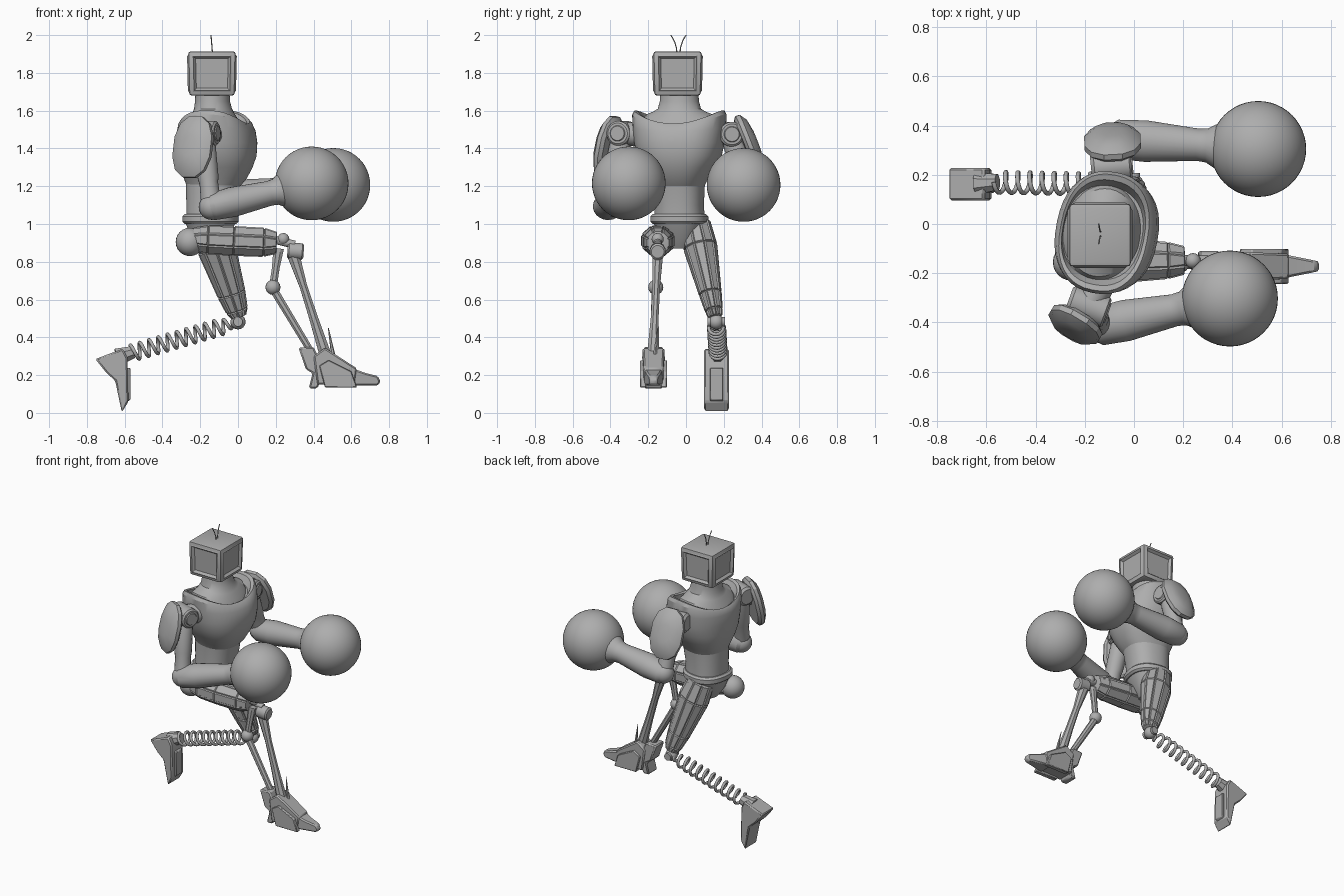
import bpy, bmesh, math
from mathutils import Vector, Matrix

cube = bpy.data.objects.get("Cube")
if cube:
    bpy.data.objects.remove(cube, do_unlink=True)

grey = bpy.data.materials.new("plain grey")
grey.use_nodes = True
COLOR = (0.42, 0.42, 0.42, 1)
grey.diffuse_color = COLOR
grey.node_tree.nodes["Principled BSDF"].inputs["Base Color"].default_value = COLOR


def finish(name, bm):
    bmesh.ops.recalc_face_normals(bm, faces=bm.faces)
    me = bpy.data.meshes.new(name)
    bm.to_mesh(me)
    bm.free()
    me.materials.append(grey)
    ob = bpy.data.objects.new(name, me)
    bpy.context.collection.objects.link(ob)
    return ob


def loft(name, rings, panels=0):
    """Skin a list of point rings, optionally raising each side face as a panel."""
    bm = bmesh.new()
    vs = [[bm.verts.new(p) for p in ring] for ring in rings]
    n = len(vs[0])
    sides = [bm.faces.new((a[i], a[(i + 1) % n], b[(i + 1) % n], b[i]))
             for a, b in zip(vs, vs[1:]) for i in range(n)]
    bm.faces.new(vs[0])
    bm.faces.new(vs[-1])
    bmesh.ops.recalc_face_normals(bm, faces=bm.faces)
    if panels:
        bmesh.ops.inset_individual(bm, faces=sides, thickness=panels, depth=panels)
    return finish(name, bm)


def squircle(a, power):
    c, s = math.cos(a), math.sin(a)
    return (math.copysign(abs(c) ** power, c), math.copysign(abs(s) ** power, s))


def limb(name, p0, p1, profile, sides=20, up=(0, 0, 1), power=1.0, panels=0):
    """Tapered part from p0 to p1; profile rows are (t, radius along up, radius across)."""
    p0, p1 = Vector(p0), Vector(p1)
    d = (p1 - p0).normalized()
    u = Vector(up)
    u = (u - d * u.dot(d)).normalized()
    s = d.cross(u)
    rings = []
    for t, ru, rs in profile:
        ring = []
        for i in range(sides):
            c, k = squircle((i + 0.5) * math.tau / sides, power)
            ring.append(p0.lerp(p1, t) + u * c * ru + s * k * rs)
        rings.append(ring)
    return loft(name, rings, panels)


def rod(name, p0, p1, r0, r1=None, sides=16):
    r1 = r1 or r0
    return limb(name, p0, p1, [(0, r0, r0), (1, r1, r1)], sides,
                up=(0, 1, 0) if abs(p1[2] - p0[2]) > abs(p1[1] - p0[1]) else (0, 0, 1))


def body(name, rows, yaw=-11, centre_y=-0.035, power=0.85, n=40):
    """Upright part; rows are (z, centre x, depth, half width, rise at the sides)."""
    turn = Matrix.Rotation(math.radians(yaw), 3, 'Z')
    rings = []
    for z, cx, rx, ry, rise in rows:
        ring = []
        for i in range(n):
            c, s = squircle(i * math.tau / n, power)
            ring.append(turn @ Vector((rx * c, ry * s, 0)) + Vector((cx, centre_y, z + rise * s * s)))
        rings.append(ring)
    return loft(name, rings)


def ball(name, centre, r, seg=24):
    bm = bmesh.new()
    bmesh.ops.create_uvsphere(bm, u_segments=seg, v_segments=seg // 2, radius=r)
    bmesh.ops.translate(bm, verts=bm.verts, vec=centre)
    return finish(name, bm)


def prism(name, outline, y, half, bevel=0.008, tip=1.0):
    """Side outline in x and z, extruded across y; tip narrows the far x end."""
    xs = [p[0] for p in outline]
    lo, span = min(xs), max(xs) - min(xs)
    wide = [half * (1 + (tip - 1) * (x - lo) / span) for x in xs]
    ob = loft(name, [[(x, y + k * w, z) for (x, z), w in zip(outline, wide)] for k in (-1, 1)])
    mod = ob.modifiers.new("edge", 'BEVEL')
    mod.width, mod.segments = bevel, 1
    return ob


def wire(name, points, r):
    cu = bpy.data.curves.new(name, 'CURVE')
    cu.dimensions = '3D'
    cu.bevel_depth, cu.bevel_resolution, cu.use_fill_caps = r, 2, True
    sp = cu.splines.new('POLY')
    sp.points.add(len(points) - 1)
    for p, co in zip(sp.points, points):
        p.co = (*co, 1)
    sp.use_smooth = True
    cu.materials.append(grey)
    ob = bpy.data.objects.new(name, cu)
    bpy.context.collection.objects.link(ob)


# Head: rounded box with sunken panels on its four sides
bm = bmesh.new()
bmesh.ops.create_cube(bm, size=1)
for v in bm.verts:
    pinch = 0.93 if v.co.z < 0 else 0.97
    v.co = Vector((v.co.x * 0.26 * pinch - 0.138, v.co.y * 0.265 * pinch - 0.045, v.co.z * 0.235 + 1.797))
bmesh.ops.bevel(bm, geom=bm.edges[:], offset=0.018, segments=2, affect='EDGES', profile=0.6)
walls = [f for f in bm.faces if f.calc_area() > 0.03 and abs(f.normal.z) < 0.5]
bmesh.ops.inset_individual(bm, faces=walls, thickness=0.012, depth=0.006)
bmesh.ops.inset_individual(bm, faces=walls, thickness=0.018, depth=-0.016)
finish("head", bm)
for side in (-1, 1):
    wire("antenna", [(-0.135 - 0.008 * t, -0.04 + side * (0.008 + 0.032 * t * t), 1.905 + 0.095 * t)
                     for t in (0, 0.3, 0.6, 0.8, 1)], 0.003)

# Neck, chest shell and waist
body("neck", [(1.47, -0.13, 0.165, 0.20, 0.07), (1.53, -0.13, 0.145, 0.18, 0.05),
              (1.575, -0.13, 0.115, 0.14, 0.02), (1.61, -0.132, 0.1, 0.115, 0),
              (1.65, -0.135, 0.092, 0.104, 0), (1.71, -0.135, 0.09, 0.1, 0)], power=1)
body("chest", [(1.2, -0.13, 0.14, 0.13, 0), (1.24, -0.12, 0.165, 0.15, 0),
               (1.3, -0.115, 0.19, 0.19, 0), (1.36, -0.11, 0.205, 0.222, 0),
               (1.43, -0.11, 0.208, 0.238, 0), (1.49, -0.115, 0.203, 0.246, 0.02),
               (1.52, -0.12, 0.19, 0.25, 0.06), (1.532, -0.122, 0.178, 0.238, 0.07),
               (1.525, -0.124, 0.166, 0.215, 0.07), (1.49, -0.126, 0.16, 0.19, 0.06)])
body("waist", [(1.0, -0.142, 0.13, 0.135, 0), (1.1, -0.14, 0.132, 0.128, 0), (1.22, -0.13, 0.145, 0.133, 0)])
body("belt", [(1.0, -0.145, 0.135, 0.14, 0), (1.012, -0.145, 0.147, 0.152, 0),
              (1.04, -0.145, 0.147, 0.152, 0), (1.052, -0.145, 0.135, 0.14, 0)])
body("pelvis", [(0.87, -0.15, 0.06, 0.06, 0), (0.93, -0.15, 0.1, 0.1, 0), (1.01, -0.145, 0.132, 0.138, 0)])

# Arms: shoulder hub, pad, upper arm, elbow, forearm and round fist
ARMS = {
    "right": dict(hub=(-0.185, -0.335, 1.48), front=(0.94, -0.34, 0), elbow=(-0.14, -0.415, 1.09),
                  fist=(0.39, -0.303, 1.215), pad=(-0.245, -0.42, 1.41), out=(-0.5, -0.84, 0.22)),
    "left": dict(hub=(-0.09, 0.235, 1.475), front=(1, 0.1, 0), elbow=(-0.07, 0.345, 1.145),
                 fist=(0.505, 0.305, 1.207), pad=(-0.088, 0.345, 1.425), out=(-0.05, 0.92, 0.36))}
for side, a in ARMS.items():
    hub, elbow, fist, pad = (Vector(a[k]) for k in ("hub", "elbow", "fist", "pad"))
    front, out = Vector(a["front"]).normalized(), Vector(a["out"]).normalized()
    limb(side + "_shoulder_hub", hub - front * 0.085, hub + front * 0.085,
         [(0, 0.05, 0.05), (0.08, 0.065, 0.065), (0.92, 0.065, 0.065), (0.97, 0.055, 0.055),
          (0.97, 0.042, 0.042), (1, 0.038, 0.038)], 24)
    inner = Vector((-0.125, -0.035 + math.copysign(0.17, hub.y), 1.47))
    rod(side + "_shoulder_axle", inner, hub, 0.07, 0.06)
    limb(side + "_shoulder_pad", pad - out * 0.04, pad + out * 0.035,
         [(0, 0.15, 0.1), (0.2, 0.17, 0.118), (0.5, 0.17, 0.118), (0.85, 0.13, 0.085), (1, 0.06, 0.04)],
         12, power=0.85)
    rod(side + "_pad_mount", hub, pad, 0.04)
    limb(side + "_upper_arm", hub, elbow, [(0, 0.05, 0.05), (0.2, 0.06, 0.058), (0.6, 0.056, 0.056),
                                           (0.68, 0.05, 0.05), (1, 0.055, 0.055)], 16, up=(1, 0, 0))
    ball(side + "_elbow", elbow, 0.068)
    limb(side + "_forearm", elbow - (fist - elbow) * 0.06, fist,
         [(0, 0.05, 0.055), (0.06, 0.072, 0.08), (0.25, 0.08, 0.085), (0.6, 0.066, 0.066),
          (0.66, 0.07, 0.07), (0.74, 0.098, 0.098), (0.85, 0.11, 0.11)], 24)
    ball(side + "_fist", fist, 0.195, 48)

# Right leg: level thigh, hinged knee, twin-strut shin
ball("right_hip", (-0.255, -0.155, 0.905), 0.075)
limb("right_thigh", (-0.25, -0.15, 0.92), (0.205, -0.148, 0.9),
     [(0, 0.055, 0.06), (0.2, 0.075, 0.085), (0.5, 0.078, 0.088), (0.85, 0.076, 0.074), (1, 0.055, 0.055)],
     8, panels=0.007)
rod("right_knee_link", (0.18, -0.148, 0.92), (0.30, -0.15, 0.89), 0.022)
ball("right_knee_ball", (0.24, -0.15, 0.92), 0.032, 16)
limb("right_knee", (0.262, -0.15, 0.86), (0.348, -0.15, 0.853),
     [(0, 0.036, 0.036), (0.1, 0.045, 0.042), (0.9, 0.045, 0.042), (1, 0.034, 0.034)], 12)
limb("right_shin", (0.295, -0.15, 0.83), (0.465, -0.175, 0.3),
     [(0, 0.035, 0.03), (0.3, 0.022, 0.022), (0.6, 0.025, 0.022), (1, 0.034, 0.034)], 8, up=(1, 0, 0))
limb("right_rear_link", (0.215, -0.15, 0.87), (0.185, -0.16, 0.665),
     [(0, 0.03, 0.02), (0.5, 0.022, 0.016), (1, 0.022, 0.018)], 8, up=(1, 0, 0))
ball("right_rear_joint", (0.185, -0.16, 0.665), 0.04, 16)
rod("right_rear_strut", (0.19, -0.16, 0.65), (0.395, -0.175, 0.31), 0.023, 0.019, 8)
rod("right_ankle_spike", (0.505, -0.165, 0.3), (0.478, -0.15, 0.45), 0.012, 0.002, 6)

# Right foot: heel fin, instep, two side plates and toe
FY = -0.172
prism("right_heel", [(0.32, 0.345), (0.4, 0.35), (0.46, 0.22), (0.42, 0.13), (0.375, 0.13), (0.395, 0.21),
                     (0.36, 0.23)], FY, 0.05)
prism("right_instep", [(0.4, 0.3), (0.46, 0.345), (0.53, 0.3), (0.63, 0.235), (0.62, 0.15), (0.42, 0.15)],
      FY, 0.06, tip=0.85)
for k in (-1, 1):
    prism("right_side_plate", [(0.43, 0.25), (0.48, 0.28), (0.6, 0.22), (0.63, 0.135), (0.46, 0.135)],
          FY + k * 0.055, 0.016, 0.004)
prism("right_toe", [(0.58, 0.245), (0.68, 0.21), (0.74, 0.195), (0.755, 0.165), (0.74, 0.145), (0.58, 0.145)],
      FY, 0.055, tip=0.35)

# Left leg: panelled thigh, knee ball, coil shin
KNEE, HEEL = Vector((0, 0.16, 0.482)), Vector((-0.57, 0.17, 0.315))
limb("left_thigh", (-0.155, 0.05, 1.0), (0.005, 0.155, 0.51),
     [(0, 0.085, 0.075), (0.25, 0.1, 0.085), (0.75, 0.072, 0.055), (0.93, 0.055, 0.042), (1, 0.035, 0.032)],
     10, up=(1, 0, 0), panels=0.007)
ball("left_knee", KNEE, 0.04)
rod("left_knee_pin", KNEE - Vector((0, 0.047, 0)), KNEE + Vector((0, 0.047, 0)), 0.025)
axis = (HEEL - KNEE).normalized()
up = (Vector((0, 0, 1)) - axis * axis.z).normalized()
cross = axis.cross(up)
TURNS, STEP = 11, 18
wire("left_coil", [KNEE.lerp(HEEL, 0.03 + 0.95 * i / (TURNS * STEP))
                   + (up * math.cos(i * math.tau / STEP) + cross * math.sin(i * math.tau / STEP))
                   * min(0.042, 0.015 + 0.001 * i) for i in range(TURNS * STEP + 1)], 0.0095)

# Left foot: bent block with ankle and raised sole
foot = prism("left_foot", [(-0.755, 0.285), (-0.61, 0.34), (-0.585, 0.29), (-0.58, 0.06), (-0.615, 0.004),
                           (-0.65, 0.17), (-0.695, 0.21)], 0.162, 0.066)
rod("left_ankle", (-0.64, 0.165, 0.295), (-0.555, 0.17, 0.322), 0.05, 0.035, 8)
prism("left_sole", [(-0.585, 0.24), (-0.568, 0.235), (-0.568, 0.07), (-0.585, 0.06)], 0.162, 0.035, 0.004)

# Smooth rounded parts while keeping hard edges
for ob in bpy.context.scene.objects:
    ob.select_set(ob.type == 'MESH' and grey.name in ob.data.materials)
bpy.context.view_layer.objects.active = foot
bpy.ops.object.shade_smooth_by_angle(angle=math.radians(32))
